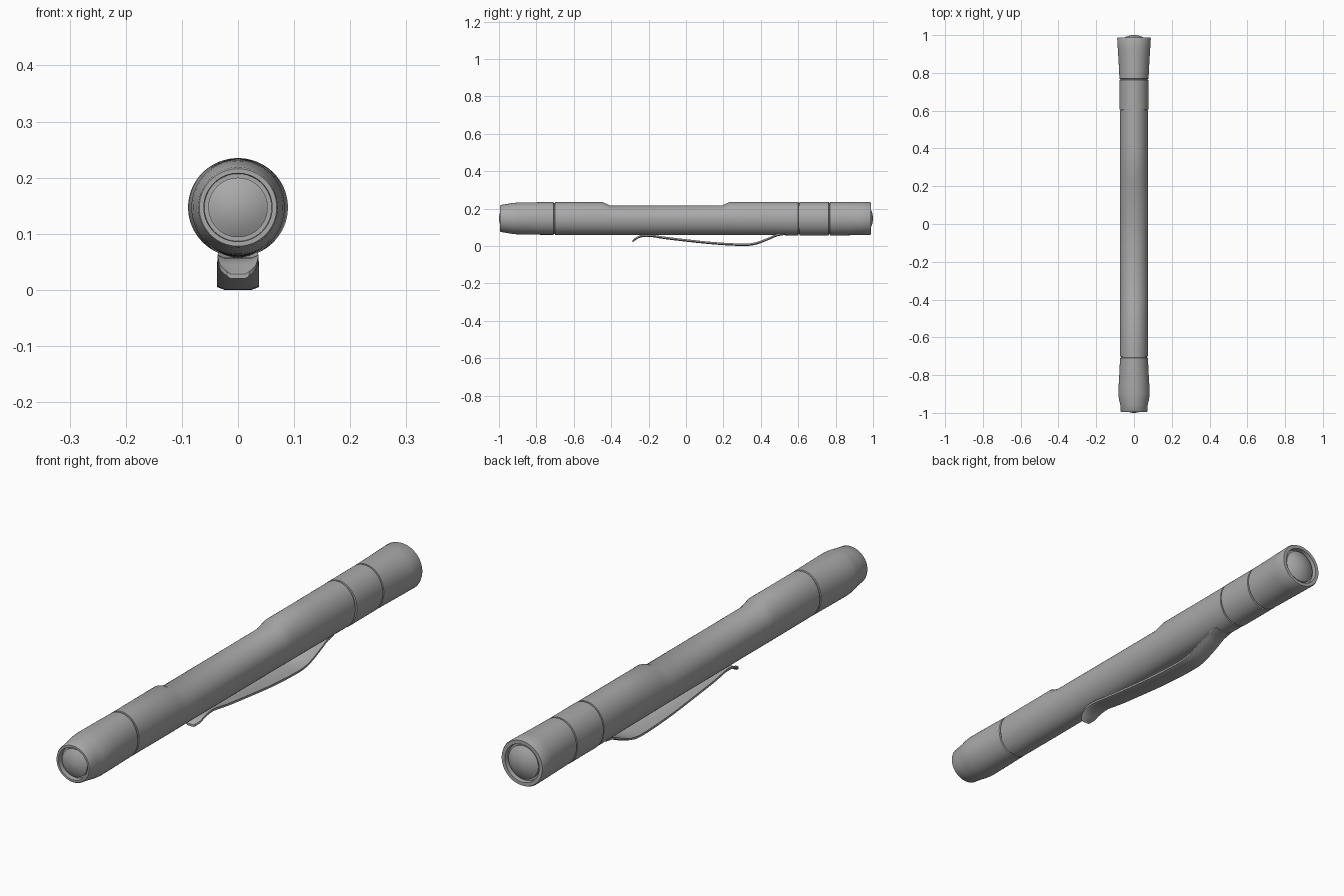
import bpy, bmesh, math

if "Cube" in bpy.data.objects:
    bpy.data.objects.remove(bpy.data.objects["Cube"])

CZ = 0.147   # height of the barrel axis
N = 64

grey = bpy.data.materials.new("satin grey")
grey.diffuse_color = (0.4, 0.4, 0.4, 1)
grey.use_nodes = True
grey.node_tree.nodes["Principled BSDF"].inputs["Base Color"].default_value = grey.diffuse_color


def finish(name, bm, angle=30):
    bmesh.ops.recalc_face_normals(bm, faces=bm.faces[:])
    me = bpy.data.meshes.new(name)
    bm.to_mesh(me)
    bm.free()
    me.materials.append(grey)
    ob = bpy.data.objects.new(name, me)
    bpy.context.collection.objects.link(ob)
    bpy.ops.object.select_all(action='DESELECT')
    bpy.context.view_layer.objects.active = ob
    ob.select_set(True)
    bpy.ops.object.shade_smooth_by_angle(angle=math.radians(angle))
    return ob


def loft(name, stations):
    """stations: (y, half width, height above axis, depth below axis)"""
    bm = bmesh.new()
    rings = []
    for s in stations:
        y, rx = s[0], s[1]
        up = s[2] if len(s) > 2 else rx
        dn = s[3] if len(s) > 3 else up
        ring = []
        for i in range(N):
            a = 2 * math.pi * i / N
            c, sn = math.cos(a), math.sin(a)
            ring.append(bm.verts.new((rx * c, y, CZ + sn * (up if sn > 0 else dn))))
        rings.append(ring)
    for r0, r1 in zip(rings, rings[1:]):
        for i in range(N):
            j = (i + 1) % N
            bm.faces.new((r0[i], r0[j], r1[j], r1[i]))
    bm.faces.new(rings[0])
    bm.faces.new(rings[-1])
    return finish(name, bm)


# tail cap with a recess for the push button
loft("tail_cap", [
    (-0.975, 0.054), (-0.975, 0.060), (-0.995, 0.061), (-0.995, 0.069), (-0.991, 0.071, 0.072),
    (-0.955, 0.073, 0.078), (-0.925, 0.080, 0.083), (-0.90, 0.083, 0.085),
    (-0.85, 0.081, 0.086), (-0.78, 0.077, 0.087), (-0.709, 0.074, 0.087),
    (-0.707, 0.070, 0.083), (-0.70, 0.070, 0.083)])

# long barrel with the flat step along its top
loft("barrel", [
    (-0.702, 0.070, 0.083), (-0.701, 0.074, 0.087), (-0.447, 0.074, 0.088),
    (-0.404, 0.073, 0.069, 0.088), (0.19, 0.073, 0.069, 0.088),
    (0.233, 0.074, 0.088), (0.40, 0.074, 0.088, 0.089), (0.600, 0.075, 0.088, 0.090),
    (0.601, 0.071, 0.083)])

# collar between barrel and head
loft("collar", [
    (0.598, 0.071, 0.083), (0.606, 0.071, 0.083), (0.607, 0.077, 0.088, 0.091),
    (0.763, 0.077, 0.088, 0.091), (0.764, 0.072, 0.083), (0.772, 0.072, 0.083)])

# flared lamp head with a recessed rim
loft("lamp_head", [
    (0.768, 0.072, 0.083), (0.769, 0.077, 0.088, 0.090), (0.85, 0.081, 0.088, 0.090),
    (0.93, 0.086, 0.088, 0.089), (0.982, 0.089, 0.088), (0.988, 0.086, 0.085),
    (0.988, 0.072), (0.972, 0.070), (0.972, 0.060)])


def dome(name, y0, y1, y2, r):
    """shallow domed disc, from hidden base y0 to rim y1 to crown y2"""
    st = [(y0, r)]
    for k in range(7):
        t = k / 6 * 0.98
        st.append((y1 + (y2 - y1) * (1 - (1 - t) ** 2), r * (1 - t)))
    loft(name, st)


dome("tail_button", -0.96, -0.985, -1.0, 0.053)
dome("lens", 0.96, 0.980, 1.0, 0.063)

# sprung pocket clip: (y, z, half width)
path = [(-0.285, 0.024, 0.020), (-0.272, 0.034, 0.031), (-0.243, 0.049, 0.036),
        (-0.195, 0.053, 0.036), (-0.115, 0.041, 0.037), (0.02, 0.025, 0.037),
        (0.15, 0.012, 0.0375), (0.286, 0.0045, 0.0375), (0.366, 0.009, 0.0375),
        (0.446, 0.038, 0.037), (0.485, 0.055, 0.036), (0.53, 0.063, 0.034)]


def smooth(pts, steps=4):
    out = []
    for i in range(len(pts) - 1):
        q = [pts[max(i - 1, 0)], pts[i], pts[i + 1], pts[min(i + 2, len(pts) - 1)]]
        for s in range(steps):
            t = s / steps
            out.append([0.5 * (2 * b + (c - a) * t + (2 * a - 5 * b + 4 * c - d) * t * t
                               + (3 * b - a - 3 * c + d) * t ** 3)
                        for a, b, c, d in zip(*q)])
    return out + [list(pts[-1])]


bm = bmesh.new()
rows = []
half = 0.004
for y, z, w in smooth(path):
    lower = [(-1, 0.005), (-0.65, 0), (0.65, 0), (1, 0.005)]
    loop = [(u * w, z + h - half) for u, h in lower]
    loop += [(u * w, z + h + half) for u, h in reversed(lower)]
    rows.append([bm.verts.new((x, y, max(zz, 0))) for x, zz in loop])
for r0, r1 in zip(rows, rows[1:]):
    for i in range(8):
        j = (i + 1) % 8
        bm.faces.new((r0[i], r0[j], r1[j], r1[i]))
bm.faces.new(rows[0])
bm.faces.new(rows[-1])
finish("pocket_clip", bm, 35)
